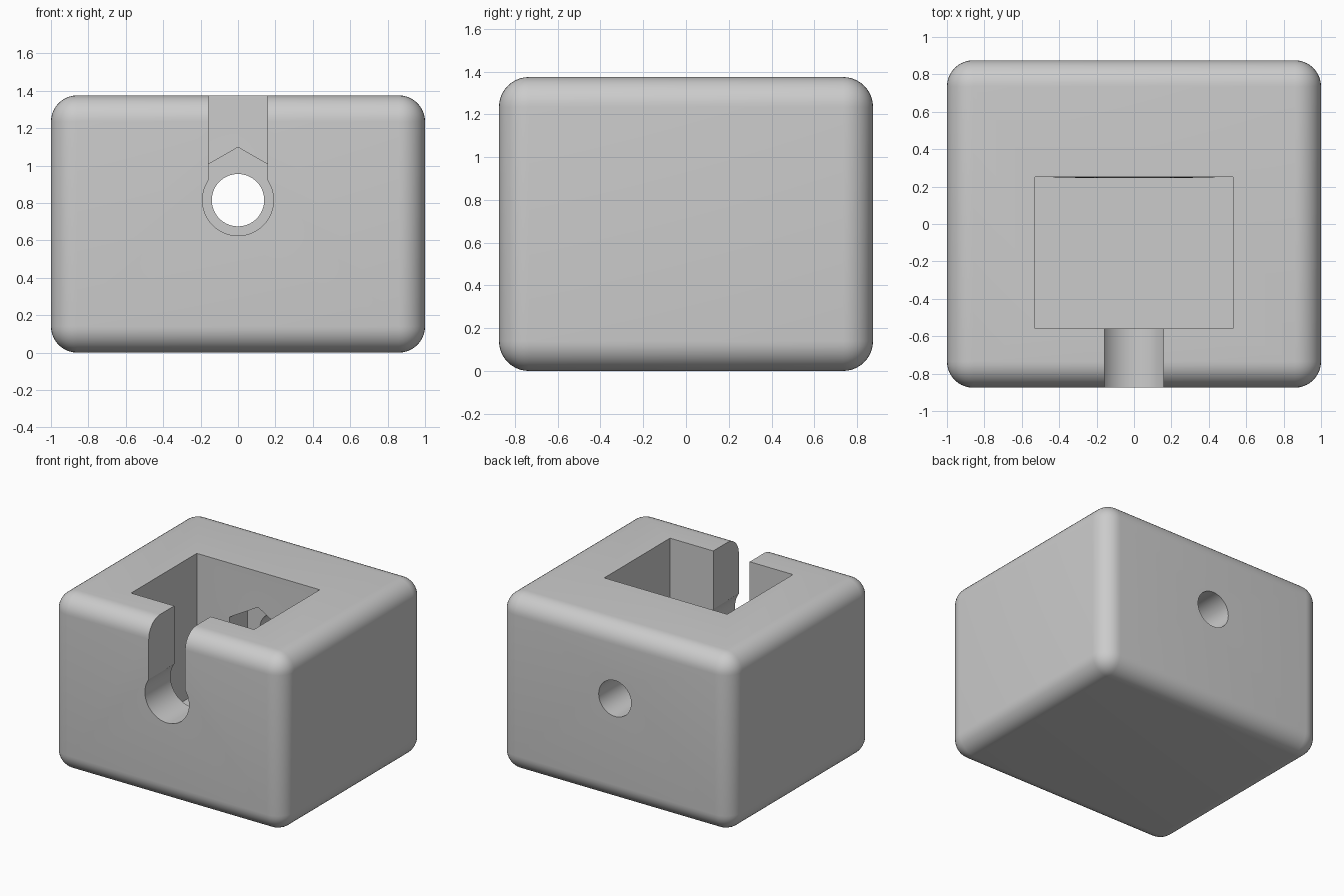
import bpy, bmesh, math
from mathutils import Matrix, Vector

if "Cube" in bpy.data.objects:
    bpy.data.objects.remove(bpy.data.objects["Cube"], do_unlink=True)

grey = bpy.data.materials.new("light_grey")
grey.use_nodes = True
grey.diffuse_color = (0.6, 0.6, 0.6, 1)
grey.node_tree.nodes["Principled BSDF"].inputs["Base Color"].default_value = (0.6, 0.6, 0.6, 1)

AXIS_Z = 0.815   # height of the shaft through the block
HEIGHT = 1.375


def finish(bm, name):
    bmesh.ops.recalc_face_normals(bm, faces=bm.faces)
    mesh = bpy.data.meshes.new(name)
    bm.to_mesh(mesh)
    bm.free()
    mesh.materials.append(grey)
    obj = bpy.data.objects.new(name, mesh)
    bpy.context.collection.objects.link(obj)
    return obj


def box(name, low, high, radius=0):
    low, high = Vector(low), Vector(high)
    bm = bmesh.new()
    bmesh.ops.create_cube(bm, size=1, matrix=Matrix.Translation((low + high) / 2)
                          @ Matrix.Diagonal((*(high - low), 1)))
    if radius:
        bmesh.ops.bevel(bm, geom=bm.edges[:], offset=radius, segments=10,
                        profile=0.5, affect='EDGES')
    return finish(bm, name)


def rod(name, y0, y1, r0, r1, sides=64):
    """Cylinder, cone or prism along y, centred on the shaft axis."""
    bm = bmesh.new()
    place = (Matrix.Translation((0, (y0 + y1) / 2, AXIS_Z))
             @ Matrix.Rotation(-math.pi / 2, 4, 'X'))
    bmesh.ops.create_cone(bm, cap_ends=True, segments=sides, radius1=r0, radius2=r1,
                          depth=y1 - y0, matrix=place)
    return finish(bm, name)


def combine(target, tool, operation):
    mod = target.modifiers.new(tool.name, 'BOOLEAN')
    mod.operation = operation
    mod.solver = 'EXACT'
    mod.object = tool
    bpy.context.view_layer.objects.active = target
    bpy.ops.object.modifier_apply(modifier=mod.name)
    bpy.data.objects.remove(tool, do_unlink=True)


# Rounded block
block = box("housing_block", (-1, -0.875, 0), (1, 0.875, HEIGHT), 0.14)

# Square pocket open at the top, with a very shallow boss on its back wall
combine(block, box("pocket", (-0.53, -0.56, 0.285), (0.53, 0.25, 1.6)), 'DIFFERENCE')
combine(block, rod("boss", 0.24, 0.252, 0, 0.52), 'UNION')

# Keyhole slot in the front wall
combine(block, box("slot", (-0.157, -1, AXIS_Z), (0.157, -0.5, 1.6)), 'DIFFERENCE')
combine(block, rod("front_hole", -1, -0.5, 0.19, 0.19), 'DIFFERENCE')

# Hexagonal nut recess and the round hole out of the back
combine(block, rod("nut_recess", 0.15, 0.47, 0.283, 0.283, 6), 'DIFFERENCE')
combine(block, rod("back_hole", 0.4, 1, 0.14, 0.14), 'DIFFERENCE')

# Smooth rounded edges, crisp cut edges
bpy.ops.object.select_all(action='DESELECT')
block.select_set(True)
bpy.context.view_layer.objects.active = block
bpy.ops.object.shade_smooth_by_angle(angle=math.radians(30))
